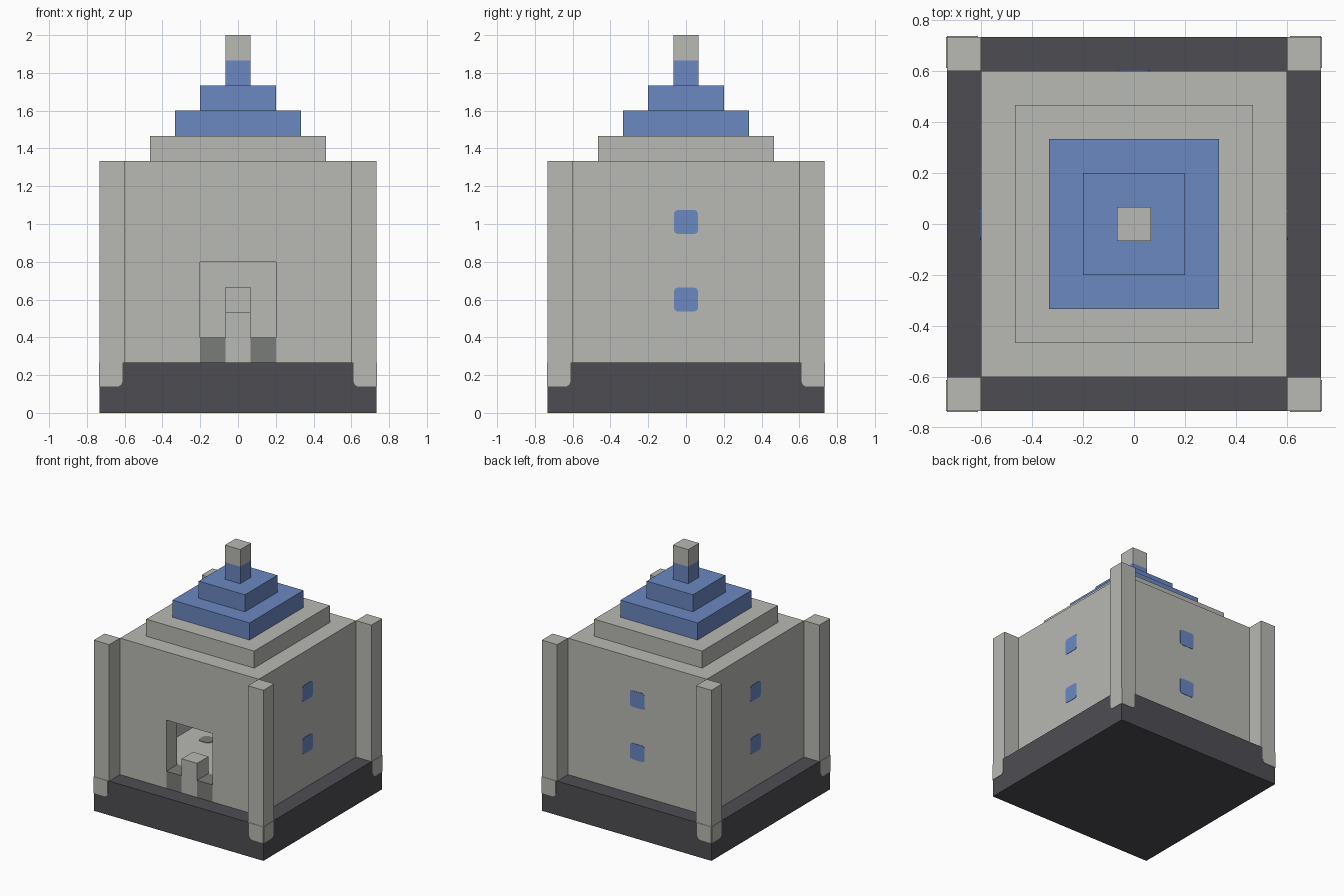
import bpy, bmesh
from math import pi, sin, cos
from mathutils import Matrix, Vector

cube = bpy.data.objects.get("Cube")
if cube:
    bpy.data.objects.remove(cube)

U = 2 / 15  # one building block


def material(name, rgb):
    m = bpy.data.materials.new(name)
    m.use_nodes = True
    color = (*rgb, 1)
    m.diffuse_color = color
    m.node_tree.nodes["Principled BSDF"].inputs["Base Color"].default_value = color
    return m


STONE = material("pale_stone", (0.48, 0.485, 0.455))
DARK = material("dark_base_stone", (0.076, 0.074, 0.084))
GREY = material("mid_grey_stone", (0.195, 0.202, 0.188))
BLUE = material("roof_blue", (0.144, 0.246, 0.527))


def finish(name, bm, mat):
    bmesh.ops.recalc_face_normals(bm, faces=bm.faces)
    me = bpy.data.meshes.new(name)
    bm.to_mesh(me)
    bm.free()
    me.materials.append(mat)
    ob = bpy.data.objects.new(name, me)
    bpy.context.scene.collection.objects.link(ob)
    return ob


def box(name, x, y, z, mat):
    """Box from (min, max) ranges measured in blocks."""
    bm = bmesh.new()
    bmesh.ops.create_cube(bm, size=1)
    for v in bm.verts:
        v.co = Vector([U * (r[0] if c < 0 else r[1]) for c, r in zip(v.co, (x, y, z))])
    return finish(name, bm, mat)


def plate(name, x, z, radii, matrix, mat, thick=0.003):
    """Thin plate facing -y, with a corner radius per corner (counter-clockwise)."""
    corners = [(x[0], z[0], 1, 1), (x[1], z[0], -1, 1), (x[1], z[1], -1, -1), (x[0], z[1], 1, -1)]
    bm = bmesh.new()
    verts = []
    for k, ((cx, cz, sx, sz), r) in enumerate(zip(corners, radii)):
        if r == 0:
            verts.append(bm.verts.new((cx, -thick, cz)))
            continue
        for i in range(5):
            a = pi + k * pi / 2 + i * pi / 8
            verts.append(bm.verts.new((cx + sx * r + r * cos(a), -thick, cz + sz * r + r * sin(a))))
    face = bm.faces.new(verts)
    ext = bmesh.ops.extrude_face_region(bm, geom=[face])
    moved = [g for g in ext["geom"] if isinstance(g, bmesh.types.BMVert)]
    bmesh.ops.translate(bm, verts=moved, vec=(0, thick, 0))
    bmesh.ops.transform(bm, matrix=matrix, verts=bm.verts)
    return finish(name, bm, mat)


# Base and hollow hall
box("base", (-5.5, 5.5), (-5.5, 5.5), (0, 2), DARK)
hall = box("hall", (-4.5, 4.5), (-4.5, 4.5), (2, 10), STONE)
cutters = [
    box("room_cutter", (-3.5, 3.5), (-3.5, 3.5), (3, 9), STONE),
    box("door_cutter", (-1.5, 1.5), (-5, -3), (3, 6), STONE),
    box("sill_cutter", (-1.5, 1.5), (-5, -3.45), (1.5, 3.3), STONE),
]
for cutter in cutters:
    mod = hall.modifiers.new(cutter.name, "BOOLEAN")
    mod.operation = "DIFFERENCE"
    mod.solver = "EXACT"
    mod.object = cutter
    cutter.hide_render = True
    cutter.hide_viewport = True

# Doorway stones and post, furniture inside
for side, lo in (("right", -1.5), ("left", 0.5)):
    box(side + "_door_sill", (lo, lo + 1), (-4.5, -3.45), (2, 3), GREY)
box("door_post", (-0.5, 0.5), (-4.5, -3.45), (2, 4), STONE)
box("inner_pedestal", (-0.5, 0.5), (-0.5, 0.5), (3, 5), STONE)
for side, sx in (("right", -1), ("left", 1)):
    lay_flat = Matrix.Translation((sx * 2 * U, 0, 3 * U)) @ Matrix.Rotation(-pi / 2, 4, "X")
    plate(side + "_floor_patch", (-0.05, 0.05), (-0.05, 0.05), [0.03] * 4, lay_flat, GREY)

# Corner pillars with rounded feet wrapping over the base
for k, corner in enumerate(("front_left", "back_left", "back_right", "front_right")):
    turn = Matrix.Rotation(k * pi / 2, 4, "Z")
    sx = 1 if "left" in corner else -1
    sy = 1 if "back" in corner else -1
    xr = sorted((sx * 4.5, sx * 5.5))
    yr = sorted((sy * 4.5, sy * 5.5))
    box(corner + "_pillar", xr, yr, (2, 10), STONE)
    on_base = turn @ Matrix.Translation((0, -5.5 * U, 0))
    lo, hi = 4.59 * U, 5.5 * U
    foot = (1.04 * U, 2 * U)
    plate(corner + "_foot_a", (lo, hi), foot, (0.03, 0, 0, 0), on_base, STONE)
    plate(corner + "_foot_b", (-hi, -lo), foot, (0, 0.03, 0, 0), on_base, STONE)

# Windows on the two sides and the back
for k, wall in ((1, "left"), (2, "back"), (3, "right")):
    on_wall = Matrix.Rotation(k * pi / 2, 4, "Z") @ Matrix.Translation((0, -4.5 * U, 0))
    for level, z in (("lower", 4.5 * U), ("upper", 7.58 * U)):
        plate(f"{wall}_{level}_window", (-0.063, 0.063), (z - 0.063, z + 0.063),
              [0.02] * 4, on_wall, BLUE)

# Stepped roof and finial
tiers = [("roof_plinth", 3.5, STONE), ("roof_lower_tier", 2.5, BLUE),
         ("roof_upper_tier", 1.5, BLUE), ("finial_base", 0.5, BLUE), ("finial_tip", 0.5, STONE)]
for i, (name, h, mat) in enumerate(tiers):
    box(name, (-h, h), (-h, h), (10 + i, 11 + i), mat)
